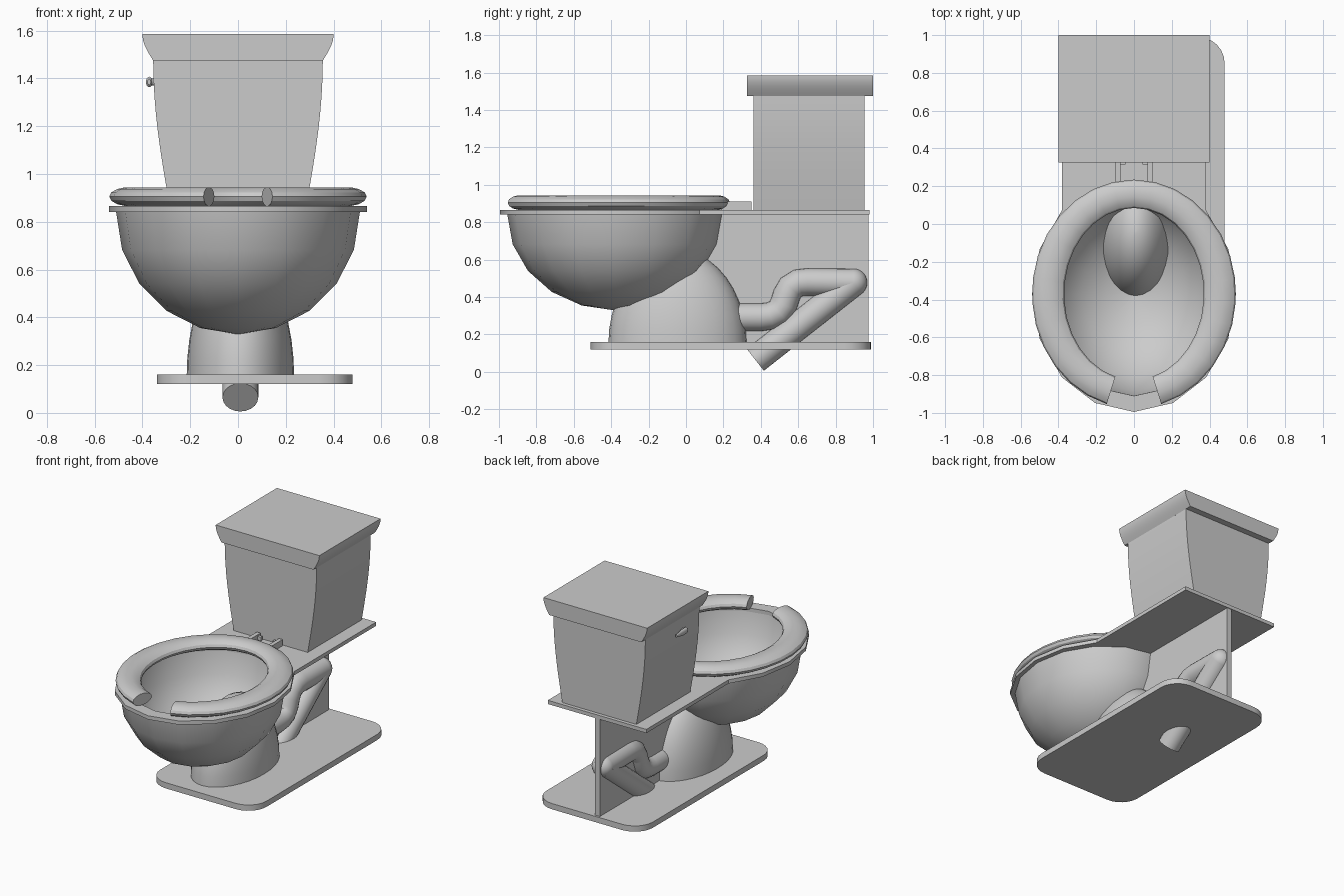
import bpy, bmesh
from math import sin, cos, pi, radians
from mathutils import Vector

cube = bpy.data.objects.get("Cube")
if cube:
    bpy.data.objects.remove(cube, do_unlink=True)

# Single ceramic colour
ceramic = bpy.data.materials.new("ceramic_grey")
ceramic.use_nodes = True
GREY = (0.6, 0.6, 0.6, 1)
ceramic.diffuse_color = GREY
ceramic.node_tree.nodes["Principled BSDF"].inputs["Base Color"].default_value = GREY


def finish(name, bm, angle=30):
    bmesh.ops.remove_doubles(bm, verts=bm.verts[:], dist=1e-5)
    bmesh.ops.recalc_face_normals(bm, faces=bm.faces[:])
    mesh = bpy.data.meshes.new(name)
    bm.to_mesh(mesh)
    bm.free()
    obj = bpy.data.objects.new(name, mesh)
    mesh.materials.append(ceramic)
    bpy.context.collection.objects.link(obj)
    bpy.ops.object.select_all(action='DESELECT')
    obj.select_set(True)
    bpy.context.view_layer.objects.active = obj
    bpy.ops.object.shade_smooth_by_angle(angle=radians(angle))
    return obj


def prism(name, outline, axis, lo, hi):
    """Extrude a 2D outline along an axis."""
    place = {'x': lambda a, b: (lo, a, b),
             'y': lambda a, b: (a, lo, b),
             'z': lambda a, b: (a, b, lo)}[axis]
    bm = bmesh.new()
    face = bm.faces.new([bm.verts.new(place(a, b)) for a, b in outline])
    grown = bmesh.ops.extrude_face_region(bm, geom=[face])["geom"]
    shift = Vector([hi - lo if axis == c else 0 for c in 'xyz'])
    bmesh.ops.translate(bm, vec=shift, verts=[v for v in grown if isinstance(v, bmesh.types.BMVert)])
    return finish(name, bm)


def loft(name, rings, loop=False, caps=True):
    """Bridge equal rings of points; loop joins the last ring to the first."""
    bm = bmesh.new()
    rows = [[bm.verts.new(p) for p in ring] for ring in rings]
    n = len(rows[0])
    pairs = list(zip(rows, rows[1:])) + ([(rows[-1], rows[0])] if loop else [])
    for a, b in pairs:
        for i in range(n):
            j = (i + 1) % n
            bm.faces.new((a[i], a[j], b[j], b[i]))
    if caps and not loop:
        bm.faces.new(rows[0])
        bm.faces.new(rows[-1])
    return finish(name, bm)


def ellipse(cx, cy, rx, ry, z, n):
    return [(cx + rx * sin(2 * pi * i / n), cy - ry * cos(2 * pi * i / n), z) for i in range(n)]


def tube(name, path, radius, x, n=20):
    """Round tube along a path in the side plane."""
    pts = [Vector((x, y, z)) for y, z in path]
    rings = []
    for i, p in enumerate(pts):
        d = (pts[min(i + 1, len(pts) - 1)] - pts[max(i - 1, 0)]).normalized()
        side = Vector((1, 0, 0))
        up = side.cross(d)
        rings.append([p + radius * (side * cos(2 * pi * k / n) + up * sin(2 * pi * k / n))
                      for k in range(n)])
    return loft(name, rings)


CY = -0.37          # bowl centre
RIM = 0.84          # underside of the rim

# Base plate with rounded corners
R = 0.14
corners = [(0.48 - R, 0.99 - R, 0), (-0.34 + R, 0.99 - R, 90),
           (-0.34 + R, -0.51 + R, 180), (0.48 - R, -0.51 + R, 270)]
prism("base_plate", [(x + R * cos(radians(a + s * 15)), y + R * sin(radians(a + s * 15)))
                     for x, y, a in corners for s in range(7)], 'z', 0.12, 0.16)

# Pedestal dome, rising through the bowl
steps = [radians(a) for a in range(0, 90, 9)] + [radians(89)]
loft("pedestal", [ellipse(0.01, -0.045, 0.225 * cos(a), 0.37 * cos(a), 0.15 + 0.5 * sin(a), 32)
                  for a in steps])

# Hollow bowl: outer shell from the bottom up, then inner shell back down
outer = [radians(a) for a in (89, 72, 54, 36, 18, 0)]
rings = [ellipse(0, CY - 0.01, 0.51 * cos(a), 0.575 * cos(a), RIM - 0.51 * sin(a), 16) for a in outer]
rings += [ellipse(0, CY, 0.475 * cos(a), 0.54 * cos(a), RIM - 0.48 * sin(a), 16) for a in reversed(outer)]
loft("bowl", rings)

# Flat rim around the bowl
loft("bowl_rim", [ellipse(0, CY, rx, ry, z, 16) for rx, ry, z in
                  ((0.54, 0.625, RIM), (0.54, 0.625, 0.866), (0.475, 0.54, 0.866), (0.475, 0.54, RIM))],
     loop=True)

# Shelf behind the bowl, its front edge following the rim
arc = [radians(a) for a in range(50, 131, 10)]
shelf = [(0.38, 0.98), (0.38, 0.04)] + [(0.5 * cos(a), CY + 0.575 * sin(a)) for a in arc]
prism("shelf", shelf + [(-0.38, 0.04), (-0.38, 0.98)], 'z', RIM, 0.866)

# Upright support panel under the shelf
prism("support_panel", [(0.19, 0.85), (0.15, 0.68), (0.07, 0.55), (0.2, 0.3), (0.2, 0.14),
                        (0.975, 0.14), (0.975, 0.85)], 'x', -0.018, 0.018)

# Open-front seat with a flattened round section
seat = []
for i in range(29):
    a = radians(15.5 + i * (360 - 31) / 28)
    section = []
    for k in range(14):
        t = 2 * pi * k / 14
        section.append(((0.455 + 0.085 * cos(t)) * sin(a),
                        CY - (0.53 + 0.075 * cos(t)) * cos(a), 0.905 + 0.04 * sin(t)))
    seat.append(section)
loft("seat", seat)


# Seat hinges
def box(name, x, y, z):
    return prism(name, [(x[0], y[0]), (x[1], y[0]), (x[1], y[1]), (x[0], y[1])], 'z', *z)


for side, s in (("left", 1), ("right", -1)):
    box(side + "_hinge_arm", (s * 0.085 - 0.014, s * 0.085 + 0.014), (0.19, 0.35), (0.86, 0.91))
    box(side + "_hinge_pin", (s * 0.06 - 0.015, s * 0.06 + 0.015), (0.315, 0.335), (0.875, 0.9))


# Tank and lid: mirrored curved side profiles
def flared(name, low, high, z0, z1, y0, y1):
    side = [(low + (high - low) * sin(i * pi / 16), z0 + (z1 - z0) * i / 8) for i in range(9)]
    return prism(name, side + [(-x, z) for x, z in reversed(side)], 'y', y0, y1)


flared("tank", 0.285, 0.355, 0.862, 1.478, 0.36, 0.955)
flared("tank_lid", 0.355, 0.4, 1.475, 1.585, 0.325, 1.0)

# Flush handle
circle = [(cos(2 * pi * k / 16), sin(2 * pi * k / 16)) for k in range(16)]
prism("handle_stem", [(0.55 + 0.015 * c, 1.385 + 0.015 * s) for c, s in circle], 'x', -0.375, -0.34)
loft("handle_lever", [[(-0.372 + r * 0.6 * c, y, 1.385 + r * s) for c, s in circle]
                      for y, r in ((0.52, 0.012), (0.53, 0.022), (0.57, 0.022), (0.64, 0.01))])

# Waste pipe: rising bend, elbow ball and sloping outlet
PIPE, PX, ELBOW = 0.075, 0.01, (0.895, 0.477)
tube("waste_pipe_upper", [(0.2, 0.292), (0.4, 0.292), (0.45, 0.298), (0.495, 0.32), (0.522, 0.36),
                          (0.538, 0.41), (0.56, 0.45), (0.6, 0.475), (0.65, 0.48), ELBOW], PIPE, PX)
tube("waste_pipe_outlet", [ELBOW, (0.37, 0.065)], PIPE, PX)
ball = bmesh.new()
bmesh.ops.create_uvsphere(ball, u_segments=20, v_segments=12, radius=PIPE)
bmesh.ops.translate(ball, vec=(PX, *ELBOW), verts=ball.verts[:])
finish("waste_pipe_elbow", ball)
